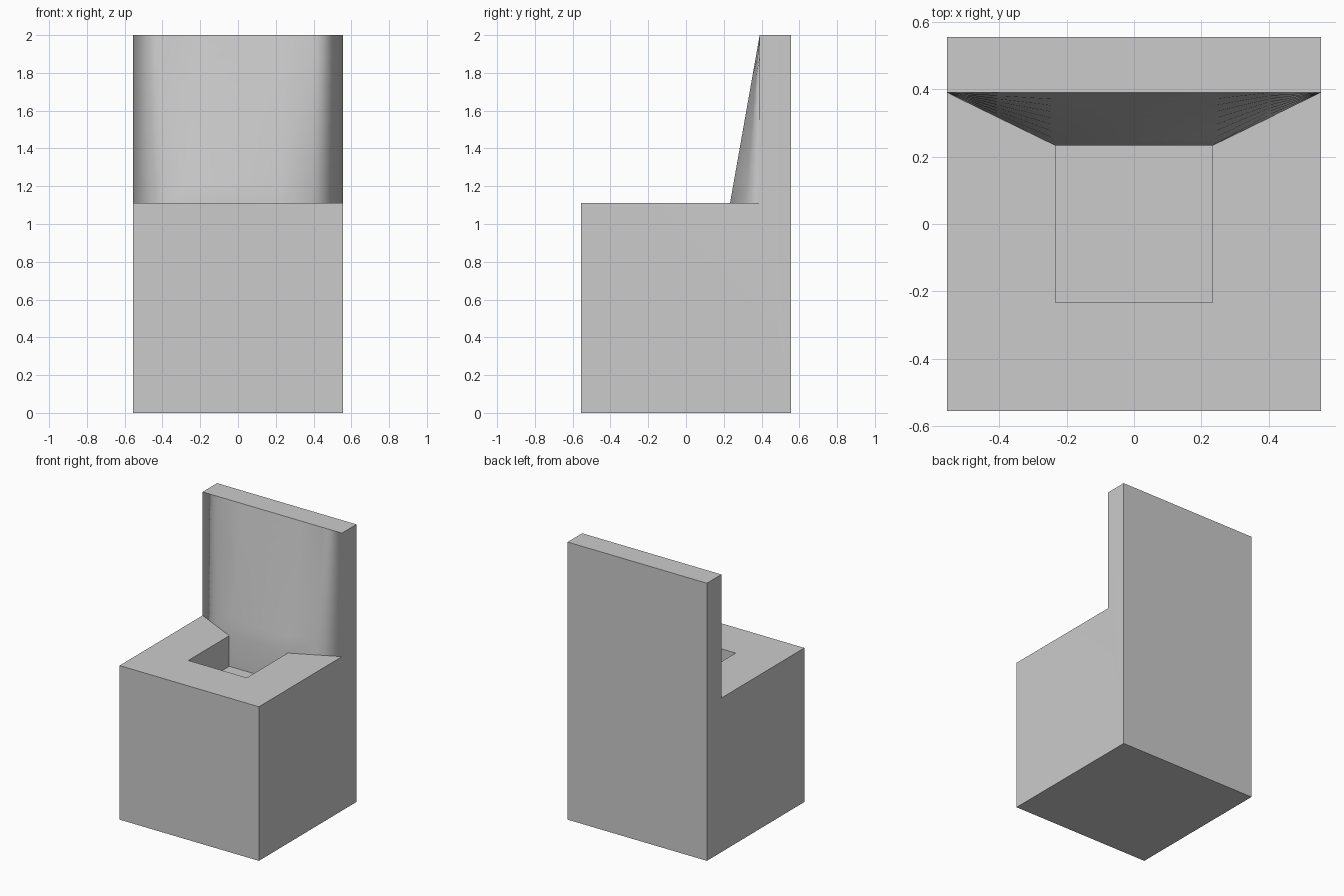
import bpy, bmesh

cube = bpy.data.objects.get("Cube")
if cube:
    bpy.data.objects.remove(cube)

HALF = 0.555      # half width and depth of the block
SEAT = 1.11       # seat height
TOP = 2.0         # top of the backrest
BACK = 0.39       # front plane of the backrest slab
HOLE = 0.233      # half size of the square recess
FLOOR = 0.89      # recess floor height
ROWS = 8

# Plain grey material
grey = bpy.data.materials.new("plain_grey")
grey.use_nodes = True
colour = (0.6, 0.6, 0.6, 1)
grey.diffuse_color = colour
grey.node_tree.nodes["Principled BSDF"].inputs["Base Color"].default_value = colour

bm = bmesh.new()


def face(*points):
    return bm.faces.new([bm.verts.new(p) for p in points])


def lean(x, row):
    """Point on the reclining back surface, fullest at the seat."""
    t = row / ROWS
    fullness = min(1, (HALF - abs(x)) / (HALF - HOLE))
    y = BACK - (BACK - HOLE) * fullness * (1 - t)
    return (x, y, SEAT + (TOP - SEAT) * t)


stations = [-HALF, -0.4, -HOLE, HOLE, 0.4, HALF]

# Outer shell: bottom, front, back, top of backrest
face((-HALF, -HALF, 0), (-HALF, HALF, 0), (HALF, HALF, 0), (HALF, -HALF, 0))
face((-HALF, -HALF, 0), (HALF, -HALF, 0), (HALF, -HALF, SEAT), (-HALF, -HALF, SEAT))
face((-HALF, HALF, 0), (-HALF, HALF, TOP), (HALF, HALF, TOP), (HALF, HALF, 0))
face(*[lean(x, ROWS) for x in stations], (HALF, HALF, TOP), (-HALF, HALF, TOP))

# Sides, seat rims and recess side walls, mirrored left and right
for s in (-1, 1):
    edge = [lean(s * HALF, r) for r in range(ROWS, -1, -1)]
    face((s * HALF, -HALF, 0), (s * HALF, HALF, 0), (s * HALF, HALF, TOP),
         *edge, (s * HALF, -HALF, SEAT))
    face((s * HALF, -HALF, SEAT), lean(s * HALF, 0), lean(s * 0.4, 0),
         lean(s * HOLE, 0), (s * HOLE, -HOLE, SEAT))
    face((s * HOLE, -HOLE, FLOOR), (s * HOLE, HOLE, FLOOR),
         (s * HOLE, HOLE, SEAT), (s * HOLE, -HOLE, SEAT))
    # Recess front and back walls
    face((-HOLE, s * HOLE, FLOOR), (HOLE, s * HOLE, FLOOR),
         (HOLE, s * HOLE, SEAT), (-HOLE, s * HOLE, SEAT))

# Front seat rim and recess floor
face((-HALF, -HALF, SEAT), (HALF, -HALF, SEAT), (HOLE, -HOLE, SEAT), (-HOLE, -HOLE, SEAT))
face((-HOLE, -HOLE, FLOOR), (HOLE, -HOLE, FLOOR), (HOLE, HOLE, FLOOR), (-HOLE, HOLE, FLOOR))

# Reclining back surface
for a, b in zip(stations, stations[1:]):
    for r in range(ROWS):
        face(lean(a, r), lean(b, r), lean(b, r + 1), lean(a, r + 1))

bmesh.ops.remove_doubles(bm, verts=bm.verts, dist=0.0005)
bmesh.ops.recalc_face_normals(bm, faces=bm.faces)

# Smooth shading, sharp corners except where the back surface meets the sides
for f in bm.faces:
    f.smooth = True
for e in bm.edges:
    blended = all(abs(abs(v.co.x) - HALF) < 0.001 and abs(v.co.y - BACK) < 0.001
                  for v in e.verts) and abs(e.verts[0].co.z - e.verts[1].co.z) > 0.01
    e.smooth = blended or e.calc_face_angle(0) < 0.7

mesh = bpy.data.meshes.new("block_chair")
bm.to_mesh(mesh)
bm.free()
mesh.materials.append(grey)
chair = bpy.data.objects.new("block_chair", mesh)
bpy.context.collection.objects.link(chair)

normals = chair.modifiers.new("Weighted normals", "WEIGHTED_NORMAL")
normals.keep_sharp = True
